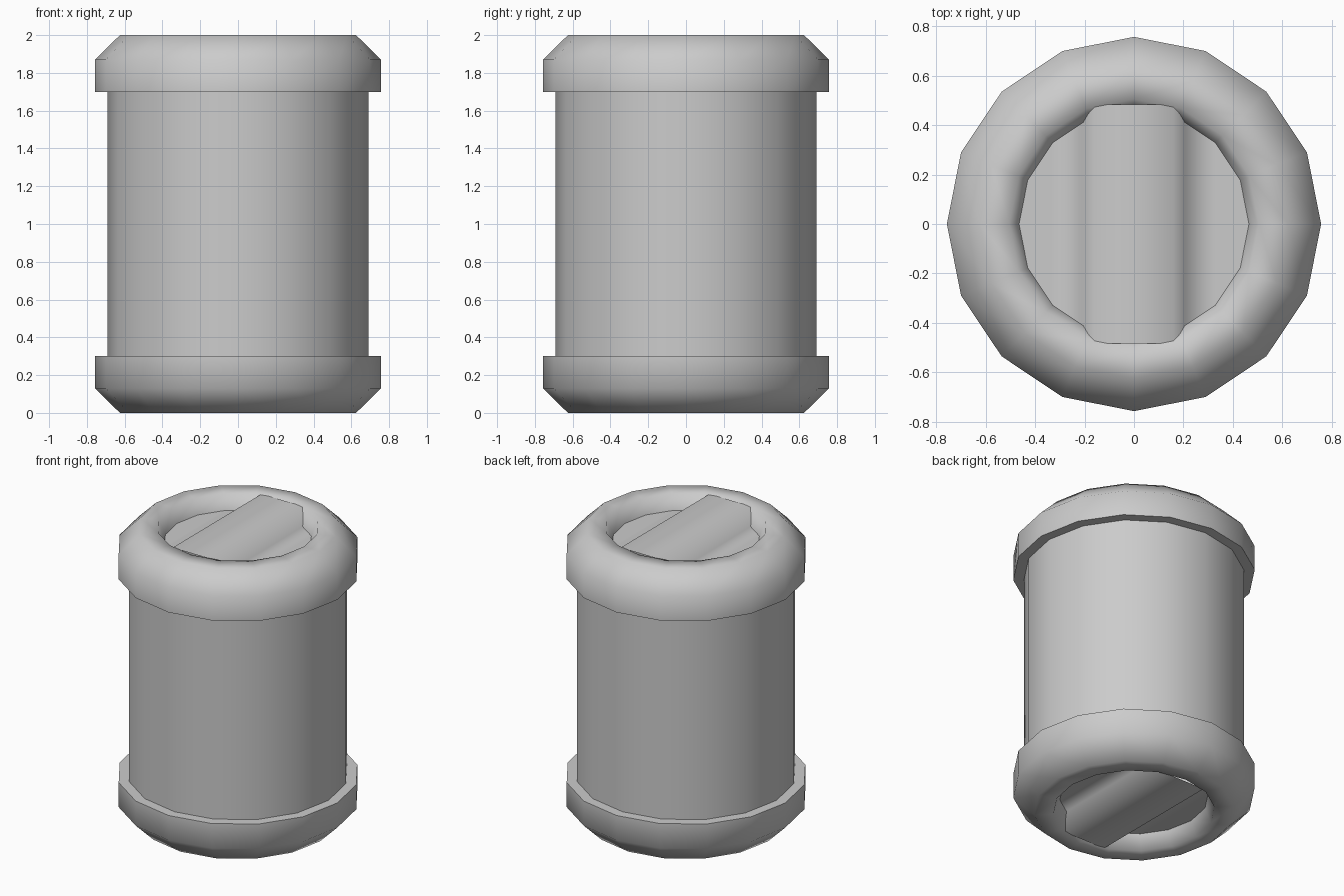
import bpy, bmesh, math

if "Cube" in bpy.data.objects:
    bpy.data.objects.remove(bpy.data.objects["Cube"])

SIDES = 16


def finish(name, bm, angle, mirror=True):
    """Make the object around z = 1, mirrored to the other end if wanted."""
    bmesh.ops.recalc_face_normals(bm, faces=bm.faces)
    mesh = bpy.data.meshes.new(name)
    bm.to_mesh(mesh)
    bm.free()
    ob = bpy.data.objects.new(name, mesh)
    bpy.context.collection.objects.link(ob)
    ob.location.z = 1
    bpy.ops.object.select_all(action='DESELECT')
    bpy.context.view_layer.objects.active = ob
    ob.select_set(True)
    bpy.ops.object.shade_smooth_by_angle(angle=math.radians(angle))
    if mirror:
        mod = ob.modifiers.new("other_end", 'MIRROR')
        mod.use_axis = (False, False, True)
        mod.use_mirror_merge = False
    return ob


def lathe(profile):
    """Spin a (radius, z) profile into a 16-sided shell."""
    bm = bmesh.new()
    rings = []
    for r, z in profile:
        rings.append([bm.verts.new((r * math.cos(i * math.tau / SIDES),
                                    r * math.sin(i * math.tau / SIDES), z))
                      for i in range(SIDES)])
    for a, b in zip(rings, rings[1:]):
        for i in range(SIDES):
            j = (i + 1) % SIDES
            bm.faces.new((a[i], a[j], b[j], b[i]))
    return bm


# Plain drum wall
finish("canister_body", lathe([(0.69, -0.7), (0.69, 0.7)]), 40, mirror=False)

# Overhanging end rims with chamfered edge and recessed centre
finish("end_rims", lathe([(0.69, 0.7), (0.757, 0.7), (0.757, 0.87),
                          (0.625, 1.0), (0.505, 1.0), (0.465, 0.9)]), 80)

# Recessed floor with a raised grip bar along y: columns of (x, z, radius)
half = [(0.16, 0.999, 0.51), (0.205, 0.9, 0.47), (0.332, 0.9, 0.47),
        (0.434, 0.9, 0.47), (0.469, 0.9, 0.47)]
columns = [(-x, z, r) for x, z, r in reversed(half)] + half
bm = bmesh.new()
pairs = []
for x, z, r in columns:
    y = math.sqrt(r * r - x * x)
    pairs.append([bm.verts.new((x, s * y, z)) for s in (-1, 1)])
for a, b in zip(pairs, pairs[1:]):
    bm.faces.new((a[0], b[0], b[1], a[1]))
floor = finish("recess_floor_with_grip_bar", bm, 75)
# Open sheet: make sure it faces outward
if floor.data.polygons[4].normal.z < 0:
    floor.data.flip_normals()
